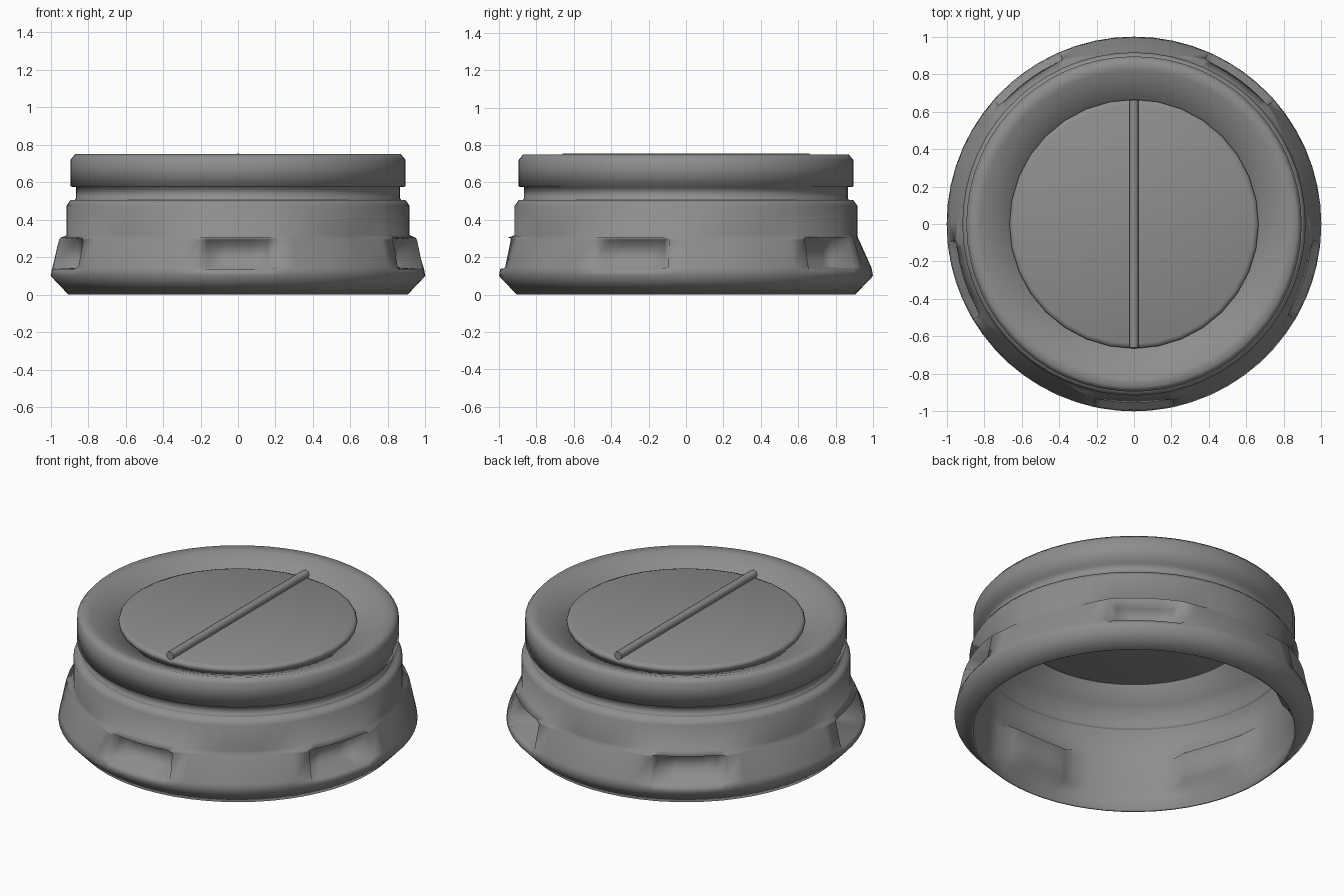
import bpy, bmesh, math
from math import radians, cos, sin

if "Cube" in bpy.data.objects:
    bpy.data.objects.remove(bpy.data.objects["Cube"])

grey = bpy.data.materials.new("dark_grey")
grey.diffuse_color = (0.27, 0.27, 0.27, 1)
grey.use_nodes = True
grey.node_tree.nodes["Principled BSDF"].inputs["Base Color"].default_value = grey.diffuse_color


def finish(name, bm, angle=180):
    bmesh.ops.recalc_face_normals(bm, faces=bm.faces)
    me = bpy.data.meshes.new(name)
    bm.to_mesh(me)
    bm.free()
    me.materials.append(grey)
    ob = bpy.data.objects.new(name, me)
    bpy.context.collection.objects.link(ob)
    bpy.context.view_layer.objects.active = ob
    ob.select_set(True)
    bpy.ops.object.shade_smooth_by_angle(angle=radians(angle))
    ob.select_set(False)
    return ob


# Column angles inside one of the five grip sectors, measured from the notch centre
OFFSETS = [-36, -30, -24, -18, -12.6, -10.5, -5, 0, 5, 10.5, 12.6, 18, 24, 30]

# Closed wall profile: z, radius, zone
PROFILE = [
    (0.00, 0.905, ''), (0.10, 1.00, ''), (0.138, 0.993, ''),
    (0.148, 0.990, 'notch'), (0.293, 0.925, 'notch'),
    (0.303, 0.92, 'hood'), (0.318, 0.916, ''),
    (0.475, 0.916, ''), (0.505, 0.895, ''), (0.507, 0.865, ''),
    (0.575, 0.865, ''), (0.577, 0.895, ''), (0.72, 0.895, ''),
    (0.75, 0.87, ''), (0.738, 0.82, ''),
    (0.68, 0.66, ''), (0.67, 0.655, ''),
    (0.645, 0.84, ''), (0.54, 0.845, ''), (0.49, 0.885, ''),
    (0.35, 0.885, ''), (0.31, 0.885, 'bulge'), (0.13, 0.90, 'bulge'),
    (0.085, 0.91, ''), (0.005, 0.895, ''),
]


def wall_radius(r, zone, off):
    a = abs(off)
    pocket = a < 11
    rim = max(0.0, min(1.0, (24 - a) / 11.3))      # raised flank beside a notch
    if zone == 'notch':
        if pocket:
            return 0.85 / cos(radians(off))
        return r + (0.035 * rim if r < 0.95 else 0)
    if zone == 'hood':
        return r + 0.035 * rim
    if zone == 'bulge':
        if pocket:
            return 0.815 / cos(radians(off))
        return r - (0.05 if a < 13 else 0)
    return r


# Collar with five grip notches, groove, rim and inner funnel
bm = bmesh.new()
columns = []
for k in range(5):
    for off in OFFSETS:
        t = radians(-90 + 72 * k + off)
        col = []
        for z, r, zone in PROFILE:
            q = wall_radius(r, zone, off)
            col.append(bm.verts.new((q * cos(t), q * sin(t), z)))
        columns.append(col)
n, m = len(columns), len(PROFILE)
for i in range(n):
    a, b = columns[i], columns[(i + 1) % n]
    for j in range(m):
        bm.faces.new((a[j], b[j], b[(j + 1) % m], a[(j + 1) % m]))
finish("collar", bm)

# Flap disc with rounded edge
bm = bmesh.new()
rings = []
for r, z in [(0.64, 0.67), (0.66, 0.675), (0.665, 0.695), (0.66, 0.707), (0.64, 0.715)]:
    rings.append([bm.verts.new((r * cos(math.tau * i / 32), r * sin(math.tau * i / 32), z))
                  for i in range(32)])
for lo, hi in zip(rings, rings[1:]):
    for i in range(32):
        k = (i + 1) % 32
        bm.faces.new((lo[i], lo[k], hi[k], hi[i]))
bm.faces.new(rings[0])
bm.faces.new(rings[-1])
finish("flap_disc", bm)

# Thin hinge rod across the disc
bm = bmesh.new()
bmesh.ops.create_cone(bm, cap_ends=True, segments=8, radius1=0.025, radius2=0.025, depth=1.32)
for v in bm.verts:
    x, y, z = v.co
    v.co = (x, z, y + 0.73)
finish("hinge_rod", bm, 60)
